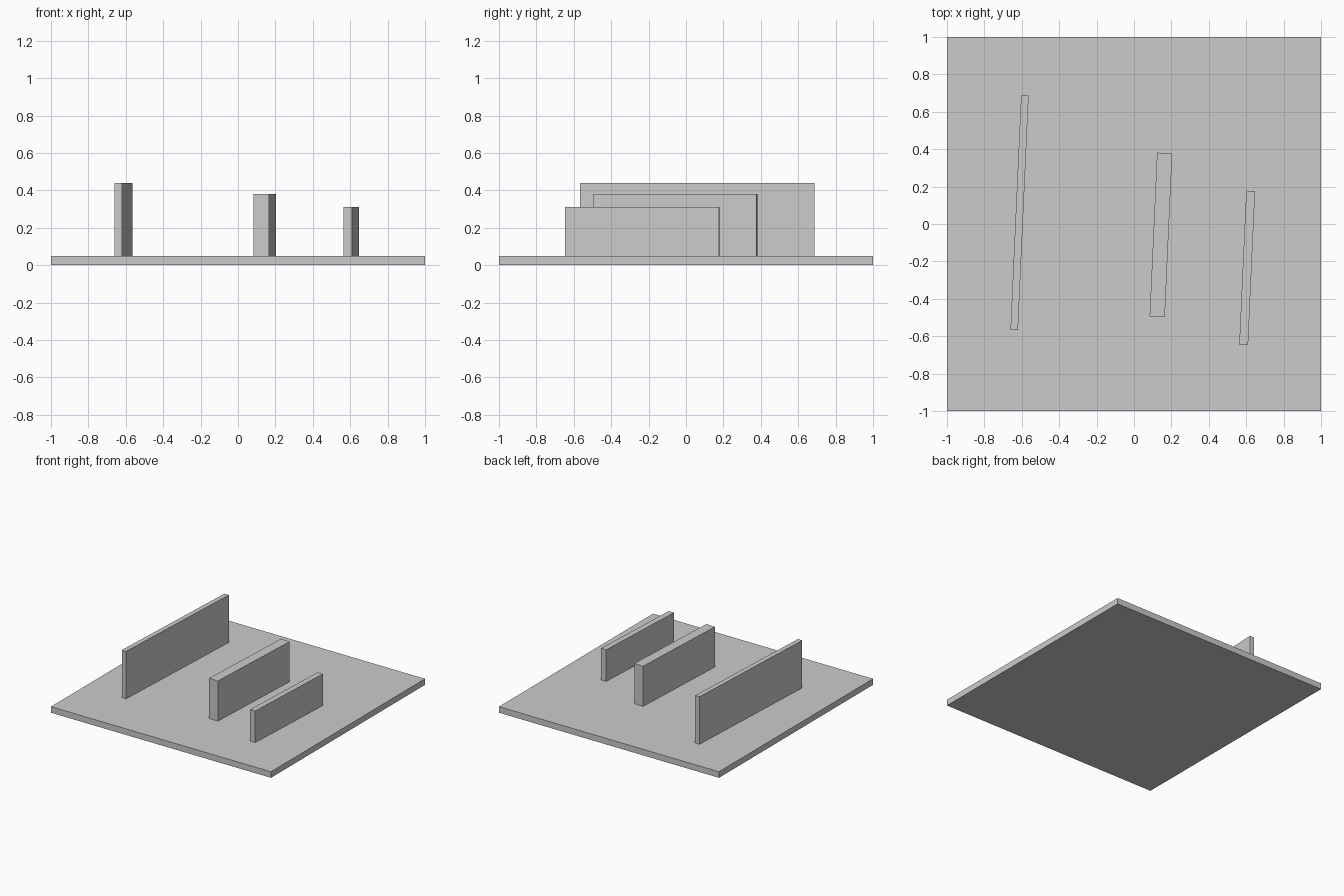
import bpy
import math

cube = bpy.data.objects.get("Cube")
if cube:
    bpy.data.objects.remove(cube, do_unlink=True)

# Single plain grey
grey = bpy.data.materials.new("light_grey")
grey.use_nodes = True
colour = (0.6, 0.6, 0.6, 1)
grey.diffuse_color = colour
grey.node_tree.nodes["Principled BSDF"].inputs["Base Color"].default_value = colour

BASE_TOP = 0.05
TILT = math.radians(-2.6)


def box(name, centre, size, bottom, top, turn=0):
    """Flat-sided block standing between two heights."""
    bpy.ops.mesh.primitive_cube_add(size=1)
    ob = bpy.context.object
    ob.name = name
    ob.location = (*centre, (bottom + top) / 2)
    ob.scale = (*size, top - bottom)
    ob.rotation_euler.z = turn
    ob.data.materials.append(grey)
    return ob


# Square base slab
box("base_plate", (0, 0), (2, 2), 0, BASE_TOP)

# Three upright walls, all turned slightly the same way
box("tall_wall", (-0.612, 0.06), (0.04, 1.255), BASE_TOP, 0.44, TILT)
box("middle_wall", (0.144, -0.058), (0.081, 0.876), BASE_TOP, 0.38, TILT)
box("short_wall", (0.605, -0.235), (0.047, 0.825), BASE_TOP, 0.31, TILT)
